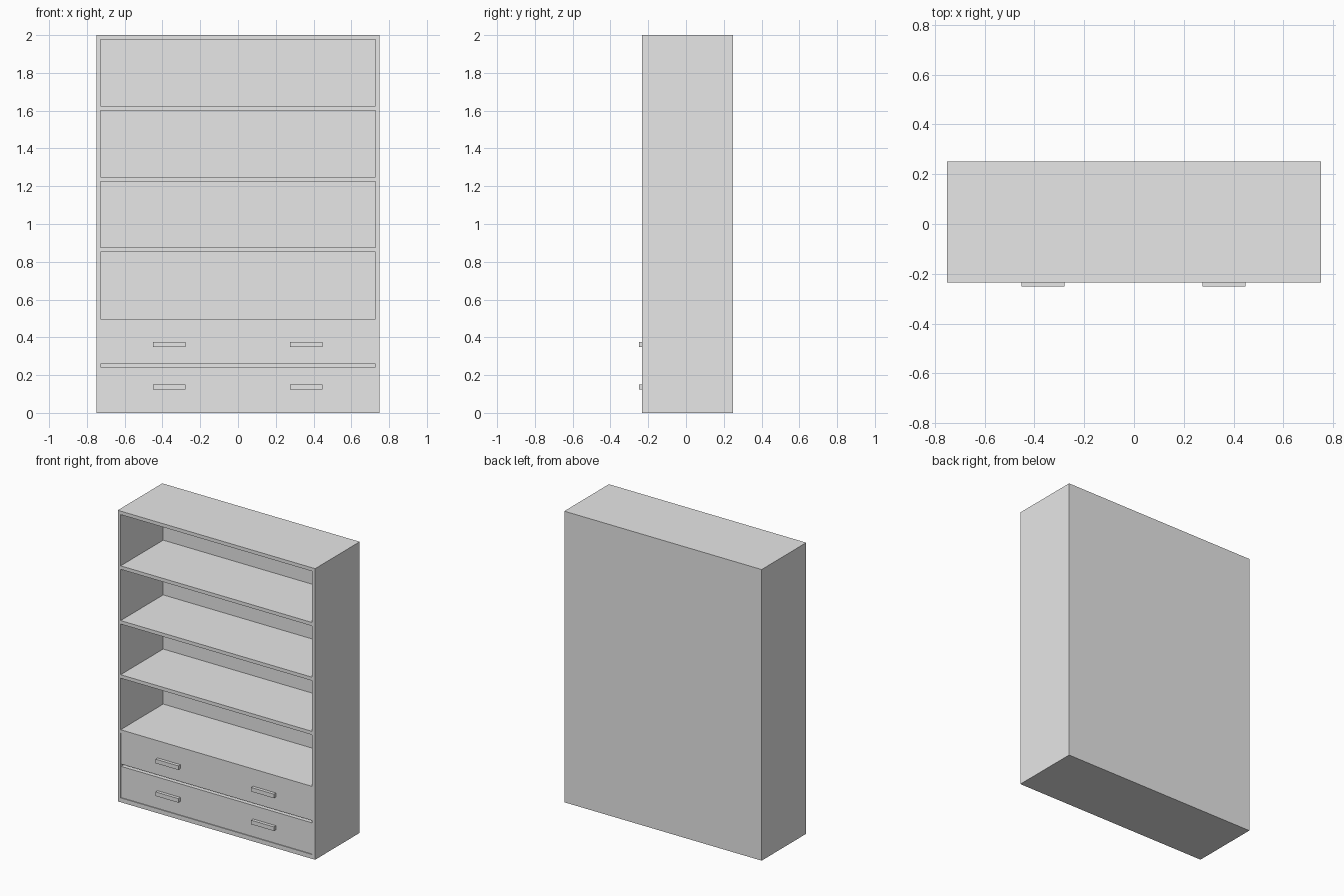
import bpy

if "Cube" in bpy.data.objects:
    bpy.data.objects.remove(bpy.data.objects["Cube"])

grey = bpy.data.materials.new("light grey")
grey.use_nodes = True
grey.diffuse_color = (0.8, 0.8, 0.8, 1)
grey.node_tree.nodes["Principled BSDF"].inputs["Base Color"].default_value = (0.8, 0.8, 0.8, 1)


def box(name, x, y, z):
    """Box spanning the given (low, high) pair on each axis."""
    spans = (x, y, z)
    bpy.ops.mesh.primitive_cube_add(size=1, location=[(a + b) / 2 for a, b in spans])
    ob = bpy.context.object
    ob.name = name
    ob.scale = [b - a for a, b in spans]
    bpy.ops.object.transform_apply(location=False, rotation=False, scale=True)
    ob.data.materials.append(grey)
    return ob


HALF, INNER = 0.75, 0.728        # outer and inner half width
FRONT, BACK = -0.234, 0.25
BACK_INNER = 0.228
FACE = FRONT + 0.006             # drawer fronts sit slightly inside the frame

# Carcass: one block with the open shelves and the drawer bay hollowed out
carcass = box("carcass", (-HALF, HALF), (FRONT, BACK), (0, 2))
openings = [(0.03, 0.475), (0.498, 0.852), (0.876, 1.224), (1.248, 1.6), (1.624, 1.976)]
for i, z in enumerate(openings):
    cutter = box(f"opening_cutter_{i}", (-INNER, INNER), (FRONT - 0.1, BACK_INNER), z)
    cutter.hide_render = True
    mod = carcass.modifiers.new("opening", "BOOLEAN")
    mod.operation = "DIFFERENCE"
    mod.solver = "EXACT"
    mod.object = cutter
    bpy.context.view_layer.objects.active = carcass
    bpy.ops.object.modifier_apply(modifier=mod.name)
    bpy.data.objects.remove(cutter)

# Drawers, each with a pair of bar handles
for row, z, grip in (("lower", (0.03, 0.244), 0.137), ("upper", (0.26, 0.475), 0.362)):
    box(f"{row}_drawer", (-INNER, INNER), (FACE, BACK_INNER), z)
    for side, cx in (("right", -0.365), ("left", 0.361)):
        box(f"{row}_drawer_{side}_handle", (cx - 0.086, cx + 0.086),
            (-0.25, FACE), (grip - 0.014, grip + 0.014))
